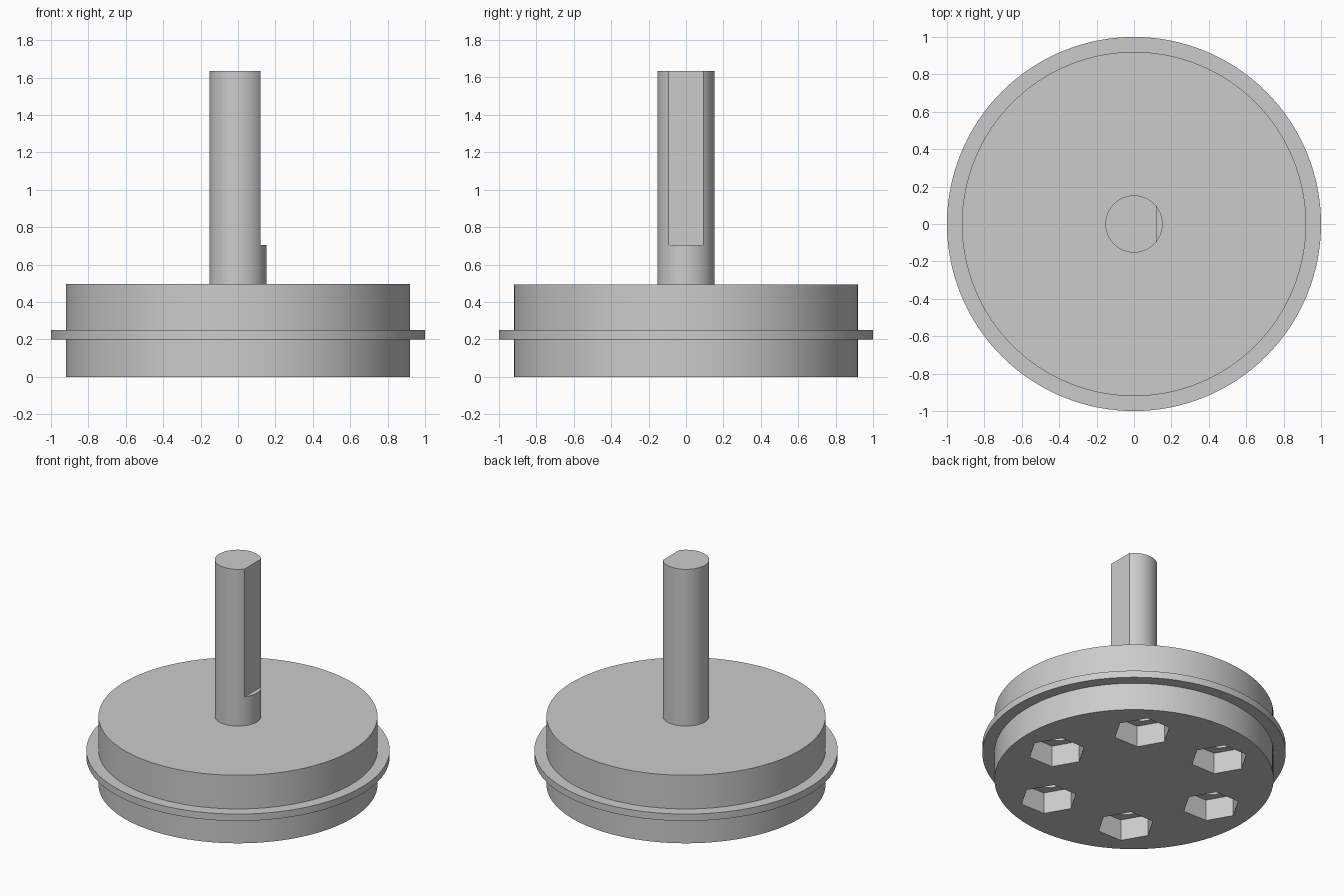
import bpy
import bmesh
from math import cos, sin, radians

SIDES = 128

cube = bpy.data.objects.get("Cube")
if cube:
    bpy.data.objects.remove(cube, do_unlink=True)

grey = bpy.data.materials.new("plain grey")
grey.use_nodes = True
grey.diffuse_color = (0.6, 0.6, 0.6, 1)
grey.node_tree.nodes["Principled BSDF"].inputs["Base Color"].default_value = (0.6, 0.6, 0.6, 1)


def finish(name, bm):
    bmesh.ops.recalc_face_normals(bm, faces=bm.faces)
    mesh = bpy.data.meshes.new(name)
    bm.to_mesh(mesh)
    bm.free()
    mesh.materials.append(grey)
    obj = bpy.data.objects.new(name, mesh)
    bpy.context.collection.objects.link(obj)
    return obj


def lathe(name, profile, sides=SIDES, centre=(0, 0)):
    """Closed solid of revolution from (radius, height) points, capped at both ends."""
    bm = bmesh.new()
    rings = []
    for r, z in profile:
        rings.append([bm.verts.new((centre[0] + r * cos(radians(360 * i / sides)),
                                    centre[1] + r * sin(radians(360 * i / sides)), z))
                      for i in range(sides)])
    for low, high in zip(rings, rings[1:]):
        for i in range(sides):
            j = (i + 1) % sides
            bm.faces.new((low[i], low[j], high[j], high[i]))
    bm.faces.new(rings[0])
    bm.faces.new(rings[-1])
    return finish(name, bm)


def cut(target, cutter):
    cutter.hide_render = True
    mod = target.modifiers.new("cut", 'BOOLEAN')
    mod.operation = 'DIFFERENCE'
    mod.solver = 'EXACT'
    mod.object = cutter
    bpy.context.view_layer.objects.active = target
    bpy.ops.object.modifier_apply(modifier=mod.name)
    bpy.data.objects.remove(cutter, do_unlink=True)


# Round base with a thin flange around its middle
base = lathe("flanged_base", [(0.92, 0), (0.92, 0.2), (1, 0.2), (1, 0.25),
                              (0.92, 0.25), (0.92, 0.495)])

# Ring of hexagonal pockets underneath, each with a blind bolt hole
for k in range(6):
    a = radians(55 + 60 * k)
    spot = (0.62 * cos(a), 0.62 * sin(a))
    cut(base, lathe("pocket_cutter", [(0.19, -0.1), (0.19, 0.155)], 6, spot))
    cut(base, lathe("bolt_cutter", [(0.115, 0.1), (0.115, 0.4)], 32, spot))

# Shaft with a flat milled along its upper part
shaft = lathe("shaft", [(0.153, 0.495), (0.153, 1.635)])
bm = bmesh.new()
bmesh.ops.create_cube(bm, size=1)
bmesh.ops.translate(bm, verts=bm.verts, vec=(0.62, 0, 1.205))
cut(shaft, finish("flat_cutter", bm))

# Smooth round walls, crisp edges
bpy.ops.object.select_all(action='DESELECT')
for obj in (base, shaft):
    obj.select_set(True)
bpy.context.view_layer.objects.active = base
bpy.ops.object.shade_smooth_by_angle(angle=radians(30))
